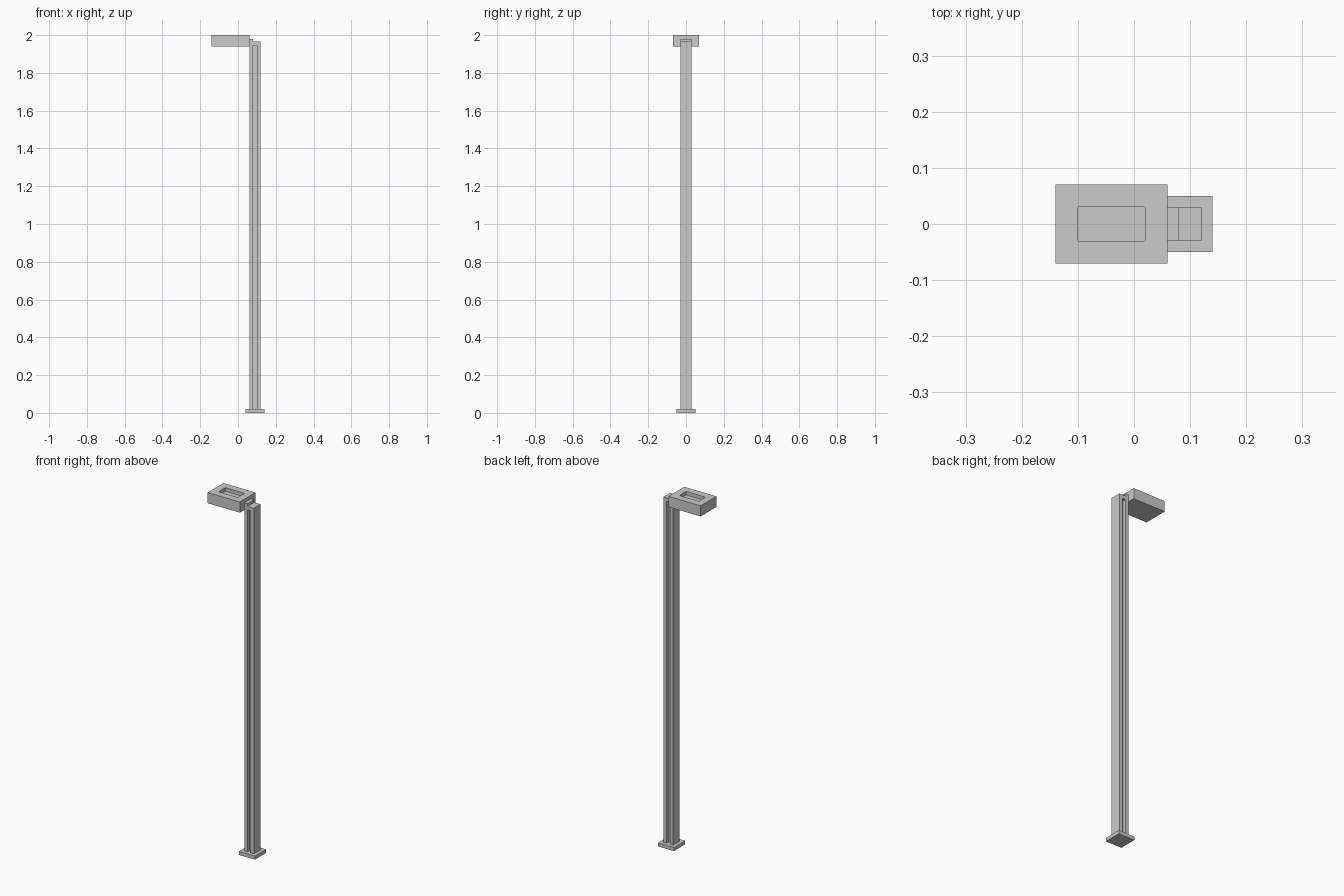
import bpy, bmesh

if "Cube" in bpy.data.objects:
    bpy.data.objects.remove(bpy.data.objects["Cube"])


def box(name, x, y, z):
    """Box spanning the given (min, max) ranges."""
    bm = bmesh.new()
    bmesh.ops.create_cube(bm, size=1)
    for v in bm.verts:
        for i, (lo, hi) in enumerate((x, y, z)):
            v.co[i] = hi if v.co[i] > 0 else lo
    return finish(name, bm)


def finish(name, bm):
    bmesh.ops.recalc_face_normals(bm, faces=bm.faces)
    mesh = bpy.data.meshes.new(name)
    bm.to_mesh(mesh)
    bm.free()
    obj = bpy.data.objects.new(name, mesh)
    bpy.context.collection.objects.link(obj)
    return obj


def profile_xz(name, points, y):
    """Side profile in x/z extruded between two y values."""
    bm = bmesh.new()
    face = bm.faces.new([bm.verts.new((px, y[0], pz)) for px, pz in points])
    out = bmesh.ops.extrude_face_region(bm, geom=[face])
    verts = [g for g in out["geom"] if isinstance(g, bmesh.types.BMVert)]
    bmesh.ops.translate(bm, verts=verts, vec=(0, y[1] - y[0], 0))
    return finish(name, bm)


# Foot plate
box("foot_plate", (0.04, 0.14), (-0.05, 0.05), (0, 0.02))

# Post: inner plate, recessed core and outer leg with a hooked top
box("inner_post", (0.06, 0.08), (-0.03, 0.03), (0.02, 1.98))
box("post_core", (0.08, 0.10), (-0.01, 0.01), (0.02, 1.945))
profile_xz("outer_post", [(0.10, 0.02), (0.12, 0.02), (0.12, 1.965),
                          (0.08, 1.965), (0.08, 1.945), (0.10, 1.945)],
           (-0.03, 0.03))

# Head: block with a rectangular pocket in its top
head = box("head", (-0.14, 0.06), (-0.07, 0.07), (1.94, 2.0))
cutter = box("pocket_cutter", (-0.10, 0.02), (-0.03, 0.03), (1.98, 2.05))
cutter.hide_render = True
cutter.hide_viewport = True
cut = head.modifiers.new("pocket", 'BOOLEAN')
cut.operation = 'DIFFERENCE'
cut.solver = 'EXACT'
cut.object = cutter
